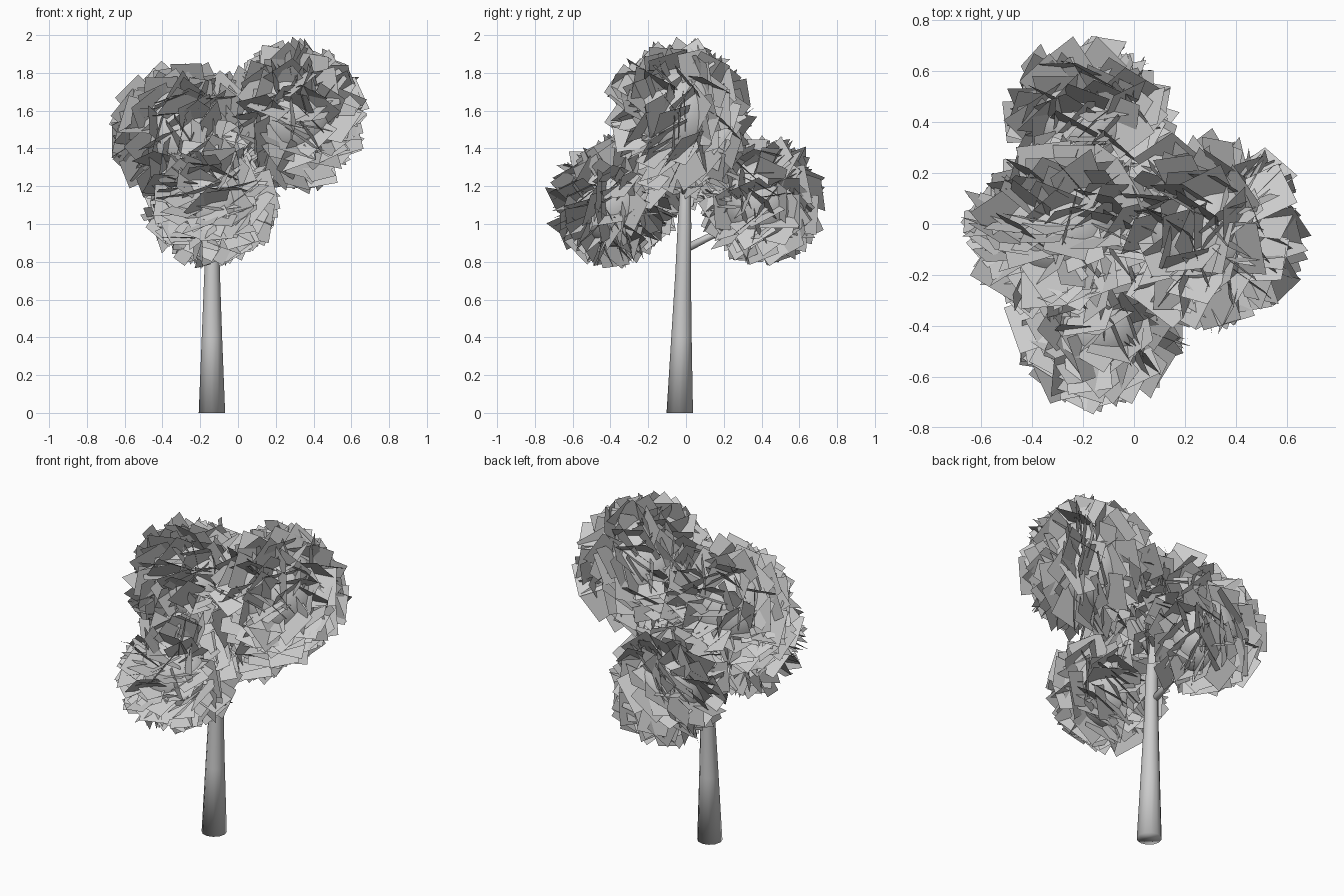
import bpy, bmesh, math, random
from mathutils import Vector, Matrix

if "Cube" in bpy.data.objects:
    bpy.data.objects.remove(bpy.data.objects["Cube"])

random.seed(5)


def finish(name, bm):
    me = bpy.data.meshes.new(name)
    bm.to_mesh(me)
    bm.free()
    ob = bpy.data.objects.new(name, me)
    bpy.context.collection.objects.link(ob)
    return me


def tube(name, pts, sides=12):
    """Tapered round tube through (x, y, z, radius) points, smooth over the ends."""
    bm = bmesh.new()
    rings = []
    for i, p in enumerate(pts):
        a, b = Vector(pts[max(i - 1, 0)][:3]), Vector(pts[min(i + 1, len(pts) - 1)][:3])
        d = (b - a).normalized() if p[2] else Vector((0, 0, 1))
        q = Vector((0, 0, 1)).rotation_difference(d)
        angles = [2 * math.pi * k / sides for k in range(sides)]
        rings.append([bm.verts.new(Vector(p[:3]) + q @ Vector((math.cos(t), math.sin(t), 0)) * p[3])
                      for t in angles])
    for r0, r1 in zip(rings, rings[1:]):
        for k in range(sides):
            j = (k + 1) % sides
            bm.faces.new((r0[k], r0[j], r1[j], r1[k]))
    bm.faces.new(rings[0][::-1])
    bm.faces.new(rings[-1])
    finish(name, bm).shade_smooth()


def foliage(name, centre, size, face, swirl, count):
    """Square leaf cards standing out of a rounded crown, with a smooth core.
    face and swirl set which way the cards are turned."""
    c, s = Vector(centre), Vector(size)
    face, swirl = Vector(face).normalized(), Vector(swirl).normalized()
    bm = bmesh.new()
    for i in range(count):
        z = 1 - 2 * (i + 0.5) / count
        t = i * 2.39996 + random.uniform(-0.3, 0.3)
        w = math.sqrt(1 - z * z)
        n = Vector((w * math.cos(t), w * math.sin(t), z))
        noise = Vector([random.gauss(0, 0.33) for _ in range(3)])
        flow = (face - n * face.dot(n)) * random.uniform(0.2, 1) + swirl.cross(n) * random.uniform(0.2, 1) + noise
        flow -= n * flow.dot(n)
        normal = (flow.normalized() + n * random.gauss(0, 0.35)).normalized()
        u = normal.orthogonal().normalized()
        u = Matrix.Rotation(random.uniform(0, 6.283), 3, normal) @ u
        v = normal.cross(u)
        h = random.uniform(0.08, 0.11)
        corners = [u * h + v * h, v * h - u * h, -u * h - v * h, u * h - v * h]
        reach = max(k.dot(n) for k in corners)
        edge = Vector((n.x * s.x, n.y * s.y, n.z * s.z))
        p = c + edge - n * (reach + random.uniform(-0.015, 0.04))
        bm.faces.new([bm.verts.new(p + k) for k in corners])
    finish(name, bm)
    # smooth inner core
    bm = bmesh.new()
    bmesh.ops.create_uvsphere(bm, u_segments=20, v_segments=12, radius=1)
    bmesh.ops.scale(bm, vec=s * 0.66, verts=bm.verts)
    bmesh.ops.translate(bm, vec=c, verts=bm.verts)
    finish(name + "_core", bm).shade_smooth()


# trunk and branches
tube("trunk", [(-0.138, -0.033, 0, 0.07), (-0.138, -0.024, 0.4, 0.054), (-0.137, -0.015, 0.75, 0.041),
               (-0.135, -0.008, 1.0, 0.036), (-0.14, -0.005, 1.15, 0.03), (-0.17, 0, 1.35, 0.02)])
tube("right_branch", [(-0.14, -0.005, 1.15, 0.02), (0.02, -0.02, 1.36, 0.018), (0.2, -0.03, 1.5, 0.015)], 8)
tube("back_branch", [(-0.14, 0, 0.87, 0.022), (-0.15, 0.14, 0.94, 0.018), (-0.16, 0.32, 1.05, 0.013)], 8)

# leaf crowns
foliage("left_crown", (-0.28, -0.02, 1.475), (0.405, 0.36, 0.395), (-1, 1, 0.6), (-1, 0.8, -0.8), 200)
foliage("right_crown", (0.3, -0.035, 1.575), (0.39, 0.4, 0.415), (1, -1, -0.2), (-1, -1, -1), 200)
foliage("front_crown", (-0.14, -0.385, 1.11), (0.355, 0.35, 0.35), (-0.2, -0.6, 0.8), (-1, 0.2, -0.3), 170)
foliage("back_crown", (-0.17, 0.395, 1.125), (0.345, 0.345, 0.365), (0.8, 0.5, -0.5), (-1, -1, -1), 170)
